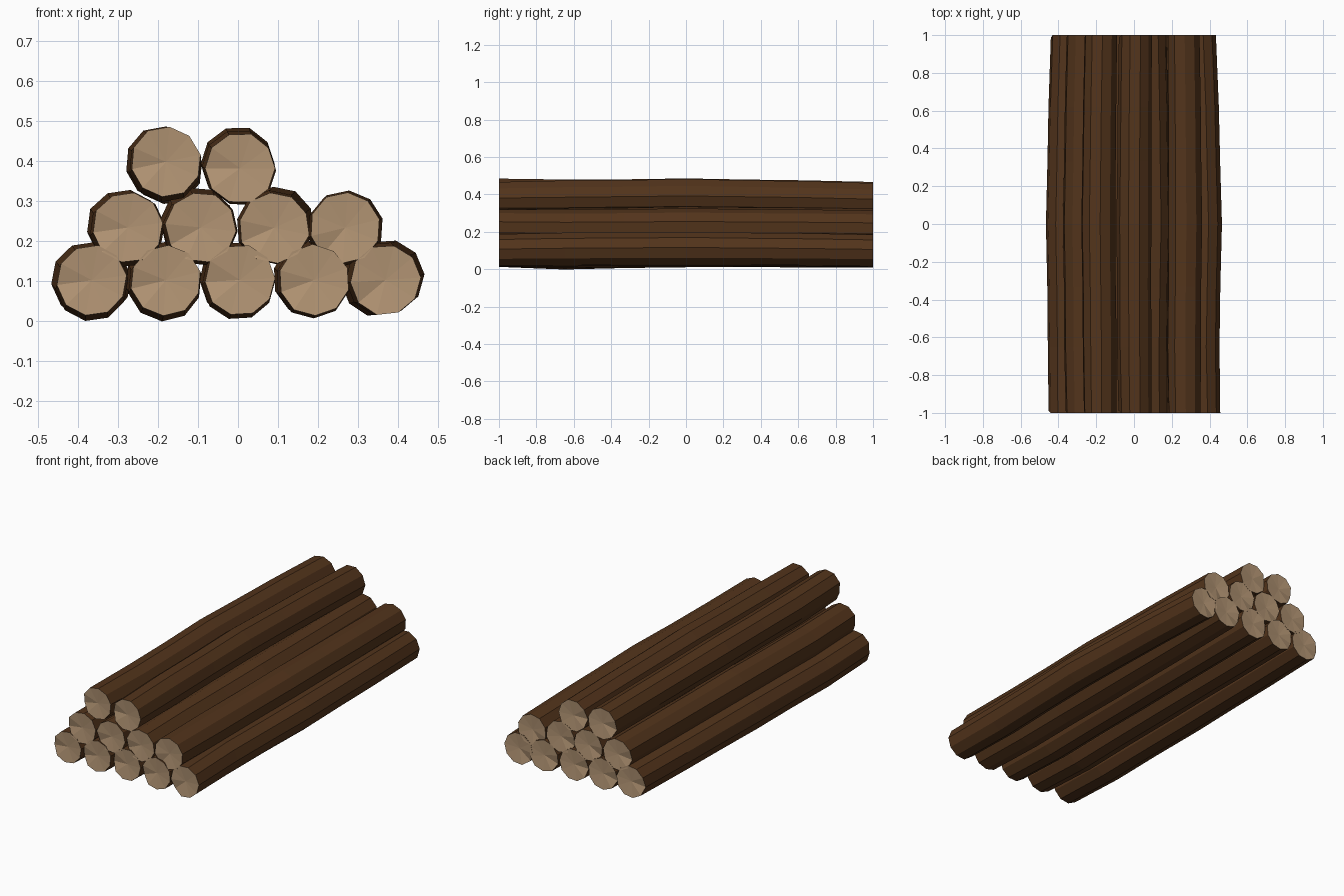
import bpy, bmesh, math, random
from mathutils import Vector

if "Cube" in bpy.data.objects:
    bpy.data.objects.remove(bpy.data.objects["Cube"])

random.seed(4)
SIDES = 10
RINGS = [-1, -0.65, -0.33, 0, 0.33, 0.62, 1]
RADII = [0.0885, 0.0925, 0.091, 0.0935, 0.091, 0.0905, 0.0885]


def material(name, color):
    m = bpy.data.materials.new(name)
    m.diffuse_color = (*color, 1)
    m.use_nodes = True
    m.node_tree.nodes["Principled BSDF"].inputs["Base Color"].default_value = m.diffuse_color
    return m


bark = material("bark", (0.085, 0.034, 0.011))
wood = material("cut_wood", (0.45, 0.30, 0.175))


def bend(y, near, mid, far):
    """Sideways drift of a log's core at length y."""
    keys = [(-1, (0, 0)), (-0.65, near), (0, mid), (0.62, [(m + f) * 0.5 for m, f in zip(mid, far)]), (1, far)]
    for (y0, p0), (y1, p1) in zip(keys, keys[1:]):
        if y <= y1:
            t = (y - y0) / (y1 - y0)
            return [a + (b - a) * t for a, b in zip(p0, p1)]


def make_log(name, x, z, roll, near, mid, far):
    bm = bmesh.new()
    wobble = [random.uniform(-0.0015, 0.0015) for _ in range(SIDES)]
    rings = []
    for y, r in zip(RINGS, RADII):
        dx, dz = bend(y, near, mid, far)
        ring = []
        for i in range(SIDES):
            a = math.radians(roll) + math.tau * i / SIDES
            rr = r + wobble[i]
            # uneven saw cut: one rim corner sits back from the end
            cut = 0.012 if abs(y) == 1 and i == 5 else 0
            yy = y - math.copysign(cut, y)
            ring.append(bm.verts.new((x + dx + rr * math.cos(a), yy, z + dz + rr * math.sin(a))))
        rings.append(ring)
    # bark
    for r0, r1 in zip(rings, rings[1:]):
        for i in range(SIDES):
            j = (i + 1) % SIDES
            bm.faces.new((r0[i], r0[j], r1[j], r1[i]))
    # cut ends, fanned from a slightly sunken heart
    for ring, y in ((rings[0], -1), (rings[-1], 1)):
        core = sum((v.co for v in ring), Vector()) / SIDES
        core.y = y * 0.992
        heart = bm.verts.new(core)
        for i in range(SIDES):
            bm.faces.new((ring[i], ring[(i + 1) % SIDES], heart)).material_index = 1
    bmesh.ops.recalc_face_normals(bm, faces=bm.faces)
    me = bpy.data.meshes.new(name)
    bm.to_mesh(me)
    bm.free()
    me.materials.append(bark)
    me.materials.append(wood)
    bpy.context.collection.objects.link(bpy.data.objects.new(name, me))


# x, z, roll, then drift near the front, in the middle and at the back
rows = {
    "bottom": [
        (-0.365, 0.102, 8, (0.000, -0.010), (-0.009, 0.003), (0.012, -0.002)),
        (-0.180, 0.102, 14, (-0.003, -0.010), (-0.008, 0.003), (0.002, -0.004)),
        (0.005, 0.102, 3, (-0.004, -0.007), (-0.009, 0.003), (-0.003, -0.002)),
        (0.190, 0.102, 20, (-0.004, -0.003), (-0.010, 0.004), (-0.002, 0.000)),
        (0.368, 0.102, 40, (-0.008, 0.004), (0.004, 0.008), (-0.023, -0.002)),
    ],
    "middle": [
        (-0.275, 0.233, 8, (-0.004, -0.008), (-0.010, 0.002), (0.005, -0.003)),
        (-0.093, 0.233, 30, (-0.004, -0.004), (-0.008, 0.008), (0.004, 0.000)),
        (0.090, 0.233, 24, (-0.003, 0.002), (0.007, 0.010), (-0.006, 0.004)),
        (0.268, 0.233, 50, (-0.003, -0.004), (0.003, 0.000), (-0.006, -0.006)),
    ],
    "top": [
        (-0.180, 0.397, 12, (-0.002, -0.009), (-0.009, -0.004), (0.004, -0.018)),
        (0.005, 0.381, 0, (-0.004, 0.004), (-0.006, 0.011), (0.002, -0.006)),
    ],
}
for row, logs in rows.items():
    for n, spec in enumerate(logs, 1):
        make_log(f"{row}_log_{n}", *spec)
